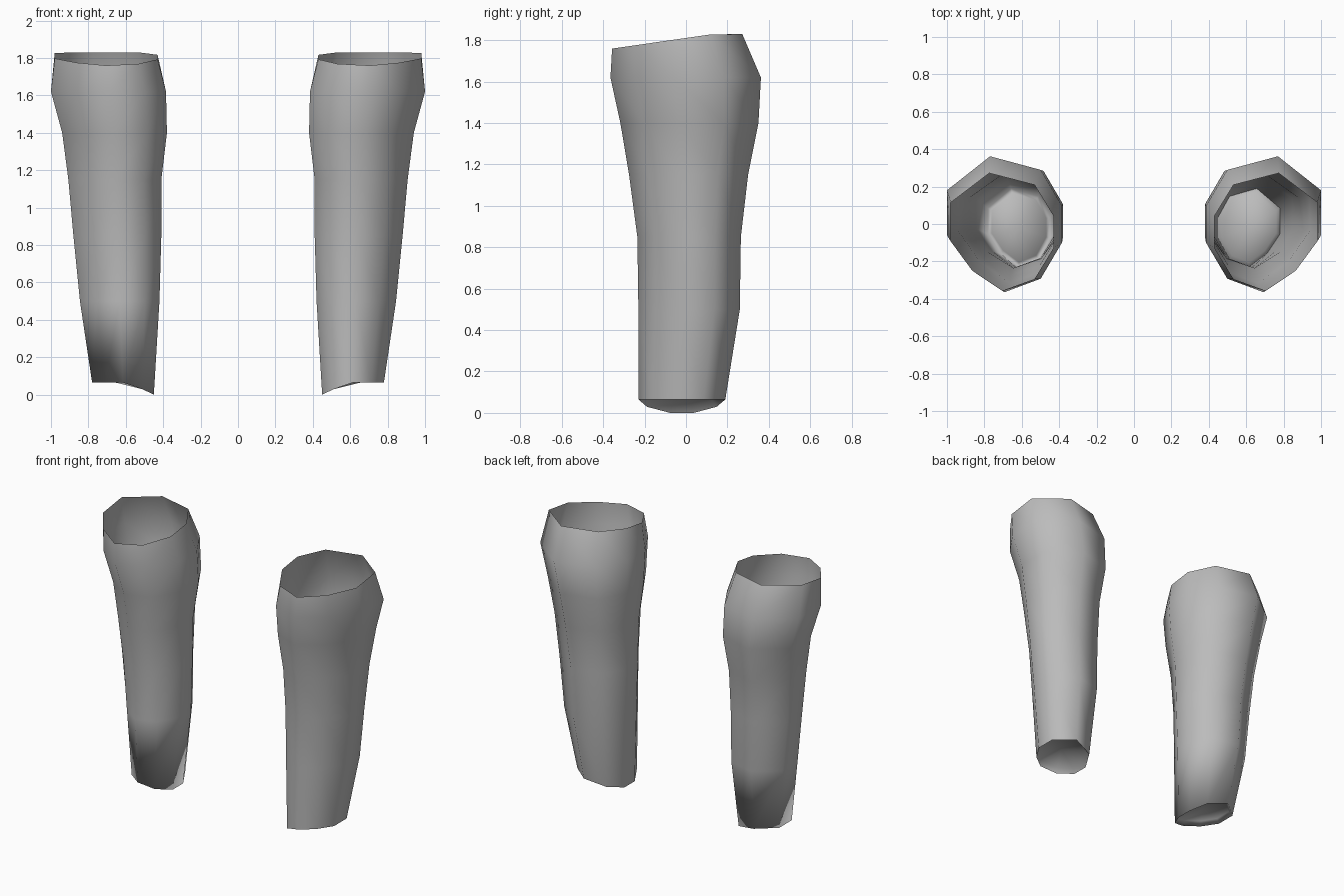
import bpy
import bmesh

cube = bpy.data.objects.get("Cube")
if cube:
    bpy.data.objects.remove(cube, do_unlink=True)

grey = bpy.data.materials.new("plain grey")
grey.use_nodes = True
colour = (0.5, 0.5, 0.5, 1)
grey.diffuse_color = colour
shader = next(n for n in grey.node_tree.nodes if n.type == 'BSDF_PRINCIPLED')
shader.inputs["Base Color"].default_value = colour

# Irregular cross-section of a sleeve, scaled to -1..1
SECTION = [(-.63, .8), (.25, 1), (1, .5), (1, -.16), (.58, -.66),
           (0, -1), (-.63, -.8), (-1, -.27), (-1, .27)]

# Height, inner x, outer x, front y, back y
LEVELS = [(0.06, .45, .78, -.23, .19),
          (0.50, .42, .845, -.23, .26),
          (0.85, .41, .88, -.235, .265),
          (1.15, .41, .907, -.275, .30),
          (1.40, .38, .94, -.317, .35),
          (1.62, .385, 1.0, -.365, .362),
          (1.80, .43, .98, -.357, .272)]


def hem_height(u):
    # The hem dips towards the inner side
    return 0.065 - 0.065 * max(0, -u) ** 1.3


def rim_height(v):
    # The top opening slopes down to the front
    return min(1.83, 1.805 + 0.045 * v)


def ring(bm, side, level, height, scale=1.0):
    z, x0, x1, y0, y1 = level
    cx, rx = (x0 + x1) / 2, (x1 - x0) / 2 * scale
    cy, ry = (y0 + y1) / 2, (y1 - y0) / 2 * scale
    return [bm.verts.new((side * (cx + u * rx), cy + v * ry, height(u, v)))
            for u, v in SECTION]


def bridge(bm, low, high):
    n = len(low)
    for i in range(n):
        j = (i + 1) % n
        bm.faces.new((low[i], low[j], high[j], high[i]))


def sleeve(name, side):
    bm = bmesh.new()
    rings = []
    for k, level in enumerate(LEVELS):
        if k == 0:
            height = lambda u, v: hem_height(u)
        elif k == len(LEVELS) - 1:
            height = lambda u, v: rim_height(v)
        else:
            height = lambda u, v, z=level[0]: z
        rings.append(ring(bm, side, level, height))
    for low, high in zip(rings, rings[1:]):
        bridge(bm, low, high)

    # Shallow hollow end cap
    hem = rings[0]
    inner = ring(bm, side, LEVELS[0], lambda u, v: hem_height(u) + 0.03, 0.88)
    bridge(bm, inner, hem)
    centre = bm.verts.new((side * 0.615, -0.02, 0.1))
    for i in range(len(inner)):
        bm.faces.new((centre, inner[(i + 1) % len(inner)], inner[i]))

    # Sections run clockwise, so the unmirrored side is turned outwards
    if side > 0:
        bmesh.ops.reverse_faces(bm, faces=bm.faces[:])
    for face in bm.faces:
        face.smooth = True
    # Only the left sleeve has a crisp hem
    if side > 0:
        for i, vert in enumerate(hem):
            bm.edges.get((vert, hem[(i + 1) % len(hem)])).smooth = False

    mesh = bpy.data.meshes.new(name)
    bm.to_mesh(mesh)
    bm.free()
    mesh.materials.append(grey)
    obj = bpy.data.objects.new(name, mesh)
    bpy.context.collection.objects.link(obj)
    return obj


sleeve("left_sleeve", 1)
sleeve("right_sleeve", -1)
